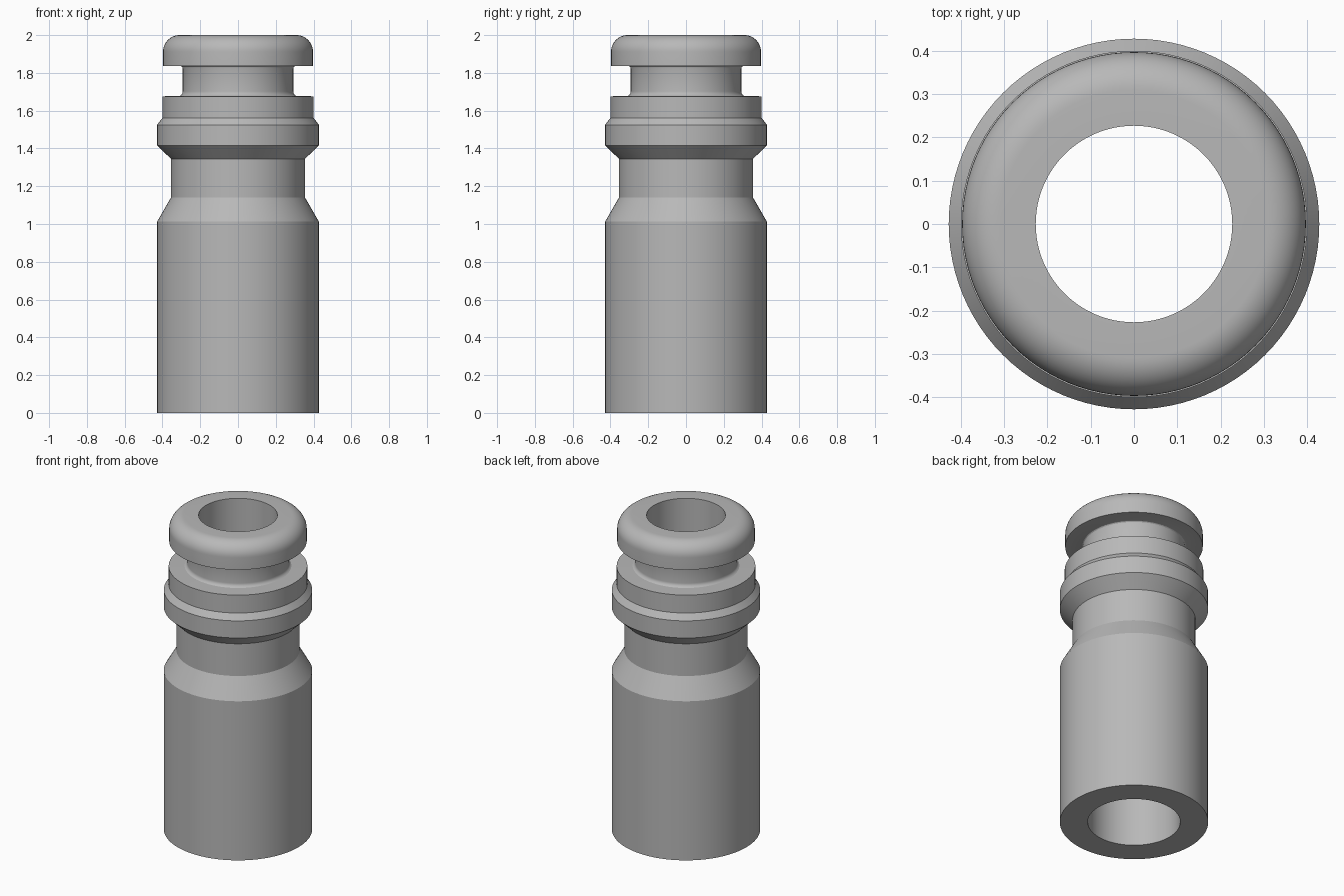
import bpy
import bmesh
from math import cos, sin, radians, pi

SEGMENTS = 96

cube = bpy.data.objects.get("Cube")
if cube:
    bpy.data.objects.remove(cube, do_unlink=True)

metal = bpy.data.materials.new("grey metal")
metal.use_nodes = True
grey = (0.48, 0.48, 0.48, 1)
metal.diffuse_color = grey
metal.node_tree.nodes["Principled BSDF"].inputs["Base Color"].default_value = grey


def arc(r, z, size, start, end, steps):
    """Profile points of a round centred on (r, z), angles in degrees."""
    angles = [radians(start + (end - start) * i / steps) for i in range(steps + 1)]
    return [(r + size * cos(a), z + size * sin(a)) for a in angles]


def lathe(name, profile):
    """Revolve a closed (radius, height) profile around z."""
    bm = bmesh.new()
    verts = [bm.verts.new((r, 0, z)) for r, z in profile]
    edges = [bm.edges.new((v, verts[i - 1])) for i, v in enumerate(verts)]
    bmesh.ops.spin(bm, geom=verts + edges, cent=(0, 0, 0), axis=(0, 0, 1),
                   angle=2 * pi, steps=SEGMENTS, use_merge=True)
    bmesh.ops.remove_doubles(bm, verts=bm.verts, dist=0.0001)
    bmesh.ops.recalc_face_normals(bm, faces=bm.faces)
    mesh = bpy.data.meshes.new(name)
    bm.to_mesh(mesh)
    bm.free()
    mesh.materials.append(metal)
    obj = bpy.data.objects.new(name, mesh)
    bpy.context.collection.objects.link(obj)
    bpy.ops.object.select_all(action="DESELECT")
    obj.select_set(True)
    bpy.context.view_layer.objects.active = obj
    bpy.ops.object.shade_smooth_by_angle(angle=radians(20))
    return obj


# Wide barrel, sloped shoulder and waist
barrel = [(0.267, 0), (0.428, 0), (0.428, 1.013), (0.355, 1.14), (0.355, 1.345)]
# Flared collar with a stepped rim
collar = [(0.428, 1.416), (0.428, 1.525), (0.4, 1.562), (0.4, 1.676)]
# Groove with filleted ends
groove = arc(0.319, 1.702, 0.026, 245, 180, 5) + arc(0.305, 1.824, 0.012, 180, 90, 3)
# Rounded cap
cap = [(0.397, 1.836)] + arc(0.309, 1.912, 0.088, 0, 90, 12)
# Bore, narrower towards the top
bore = [(0.227, 2), (0.227, 1.08), (0.267, 1.01)]

lathe("hollow_fitting", barrel + collar + groove + cap + bore)
